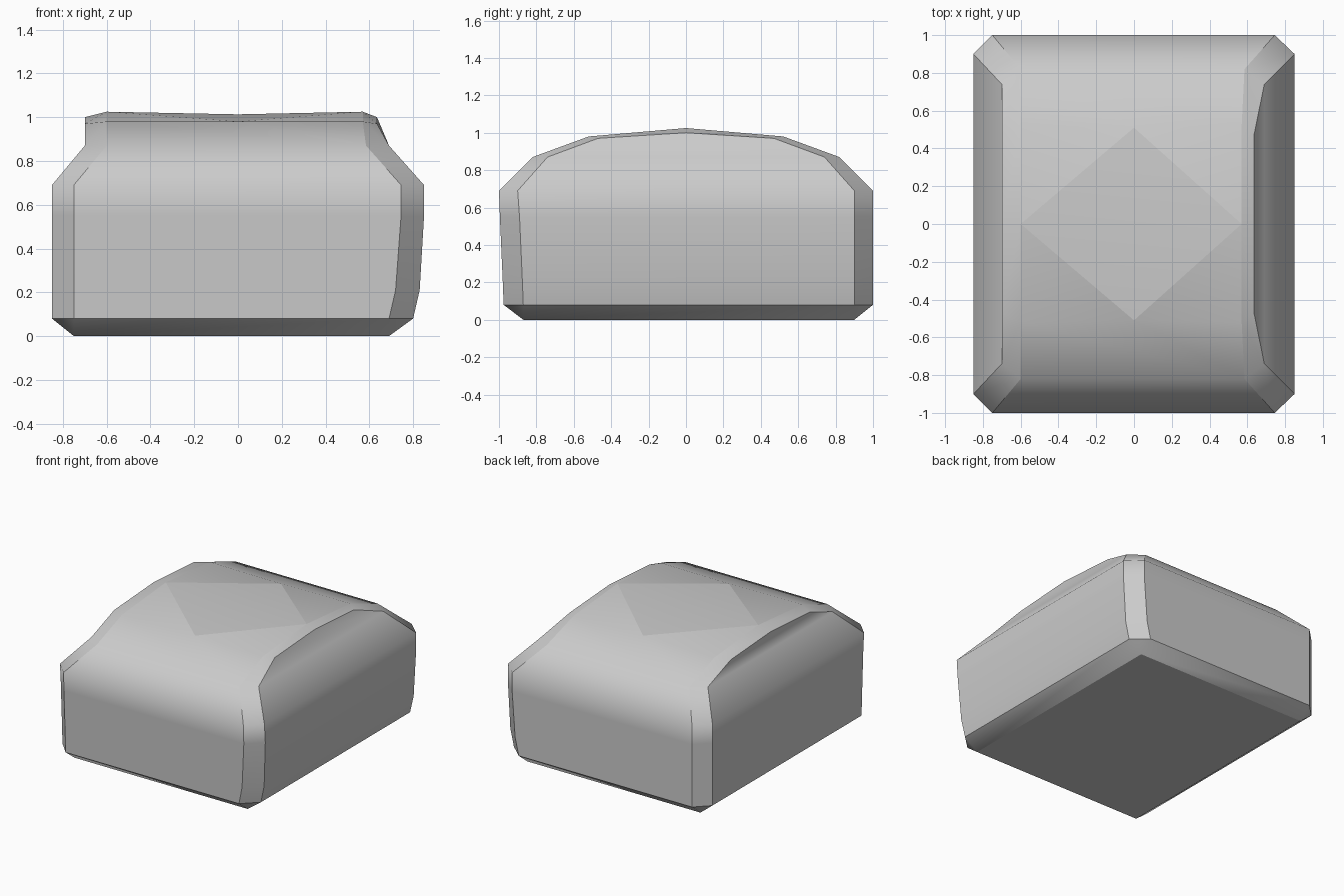
import bpy
import bmesh

if "Cube" in bpy.data.objects:
    bpy.data.objects.remove(bpy.data.objects["Cube"])

bm = bmesh.new()
sharp = []


def ring(z, x0, x1, y0, y1, px0, px1, py0, py1):
    """Octagon: outer limits x0..y1, flat panel limits px0..py1."""
    pts = [(px0, y0), (px1, y0), (x1, py0), (x1, py1),
           (px1, y1), (px0, y1), (x0, py1), (x0, py0)]
    return [bm.verts.new((x, y, z)) for x, y in pts]


# body wall: stacked chamfered outlines
rings = [
    ring(0.08, -0.85, 0.80, -0.975, 1.0, -0.75, 0.69, -0.87, 0.9),
    ring(0.21, -0.85, 0.83, -0.98, 1.0, -0.75, 0.72, -0.875, 0.9),
    ring(0.55, -0.85, 0.85, -0.995, 1.0, -0.75, 0.745, -0.89, 0.9),
    ring(0.69, -0.85, 0.85, -1.0, 1.0, -0.75, 0.745, -0.9, 0.9),
    ring(0.87, -0.70, 0.69, -0.82, 0.82, -0.60, 0.585, -0.74, 0.74),
]
for lo, hi in zip(rings, rings[1:]):
    for i in range(8):
        j = (i + 1) % 8
        bm.faces.new((lo[i], lo[j], hi[j], hi[i]))
        sharp.append((lo[i], hi[i]))

# bevelled foot and rectangular base
base = [bm.verts.new(p) for p in
        [(-0.75, -0.87, 0), (0.69, -0.87, 0), (0.69, 0.9, 0), (-0.75, 0.9, 0)]]
r = rings[0]
for i in range(4):
    k = (i + 1) % 4
    a, b, c = r[2 * i], r[2 * i + 1], r[(2 * i + 2) % 8]
    bm.faces.new((base[i], base[k], b, a))
    bm.faces.new((base[k], c, b))
    sharp += [(base[i], base[k]), (a, b), (b, c)]
bm.faces.new(base[::-1])

# crowned top: rows running front to back
edge_l, top_l, mid, top_r, edge_r = [
    [bm.verts.new((x, y, z)) for y, z in zip(ys, zs)] for x, ys, zs in [
        (-0.70, (-0.47, 0, 0.47), (0.97, 1.0, 0.97)),
        (-0.60, (-0.52, 0, 0.52), (0.98, 1.025, 0.98)),
        (0.0, (-0.51, 0, 0.51), (0.98, 1.013, 0.98)),
        (0.57, (-0.52, 0, 0.52), (0.98, 1.025, 0.98)),
        (0.635, (-0.47, 0, 0.47), (0.97, 1.0, 0.97))]]
r = rings[-1]
bm.faces.new((r[0], r[1], top_r[0], mid[0], top_l[0]))
bm.faces.new((r[4], r[5], top_l[2], mid[2], top_r[2]))
for side, top, edge, fi, bi, ei, ej in (
        (-1, top_l, edge_l, 0, 5, 7, 6), (1, top_r, edge_r, 1, 4, 2, 3)):
    # central diamond and the corners around it
    for k in (0, 2):
        bm.faces.new((mid[1], top[1], mid[k]))
        bm.faces.new((top[1], top[k], mid[k]))
        sharp.append((top[1], mid[k]))
    # side panel and the chamfer above it
    bm.faces.new((r[ei], r[ej], edge[2], edge[1], edge[0]))
    outer = [r[ei], *edge, r[ej]]
    inner = [r[fi], *top, r[bi]]
    for k in range(4):
        bm.faces.new((outer[k], outer[k + 1], inner[k + 1], inner[k]))
        sharp += [(outer[k], outer[k + 1]), (inner[k], inner[k + 1])]

# smooth faces, crisp chamfer lines
bmesh.ops.recalc_face_normals(bm, faces=bm.faces)
for f in bm.faces:
    f.smooth = True
for a, b in sharp:
    e = bm.edges.get((a, b))
    if e:
        e.smooth = False

mesh = bpy.data.meshes.new("chamfered_block")
bm.to_mesh(mesh)
bm.free()
bpy.context.collection.objects.link(bpy.data.objects.new("chamfered_block", mesh))
